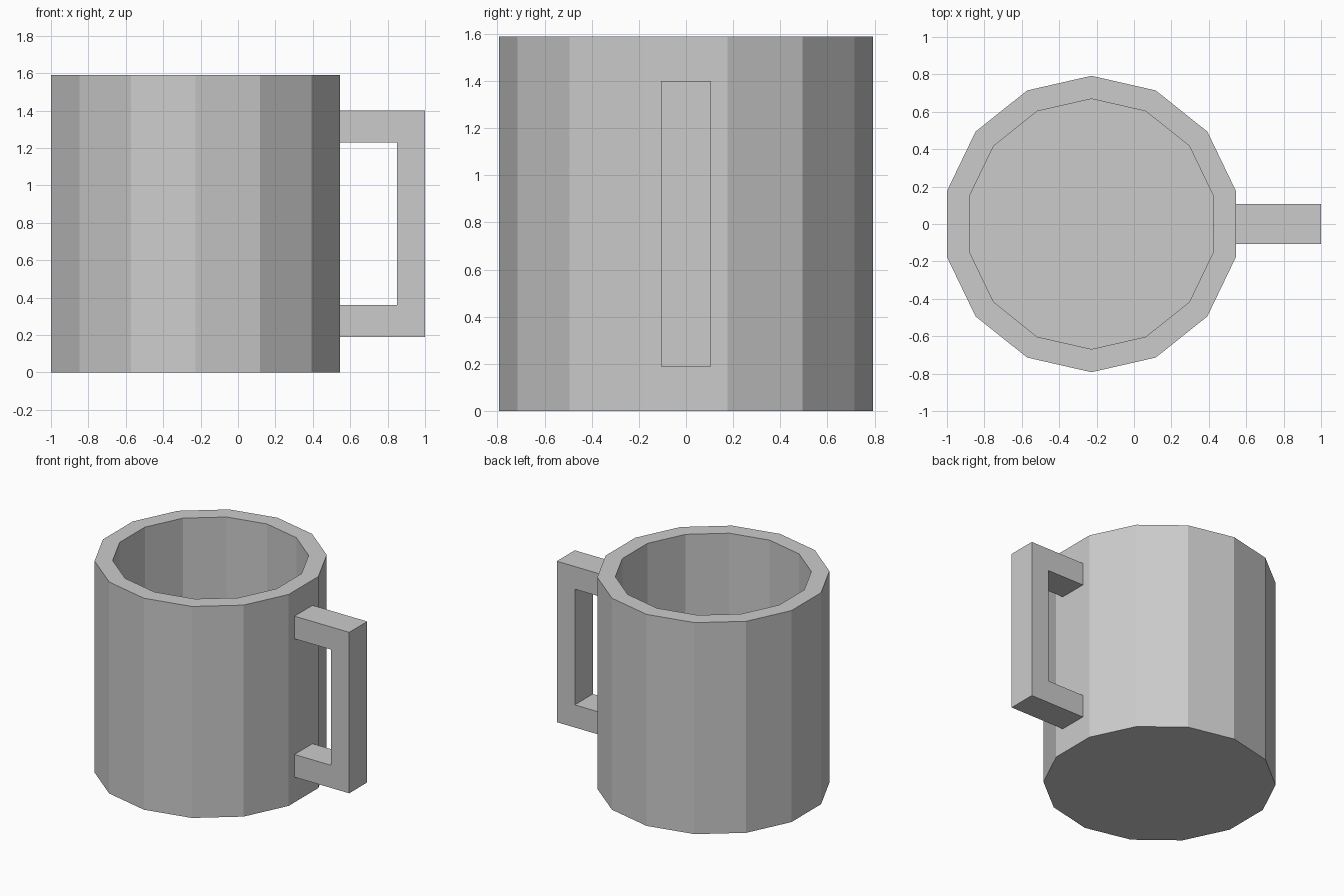
import bpy, bmesh, math

if "Cube" in bpy.data.objects:
    bpy.data.objects.remove(bpy.data.objects["Cube"])

SIDES = 14
CX = -0.2275


def finish(name, bm):
    bmesh.ops.recalc_face_normals(bm, faces=bm.faces)
    mesh = bpy.data.meshes.new(name)
    bm.to_mesh(mesh)
    bm.free()
    obj = bpy.data.objects.new(name, mesh)
    bpy.context.collection.objects.link(obj)
    return obj


def ring(bm, radius, z):
    angles = [math.pi / 2 + math.tau * i / SIDES for i in range(SIDES)]
    return [bm.verts.new((CX + radius * math.cos(a), radius * math.sin(a), z)) for a in angles]


# Hollow fourteen-sided cup: outside, rim, inside and floor
bm = bmesh.new()
profile = [(0.7924, 0.0), (0.7924, 1.59), (0.669, 1.59), (0.669, 0.12)]
rings = [ring(bm, r, z) for r, z in profile]
for low, high in zip(rings, rings[1:]):
    for i in range(SIDES):
        j = (i + 1) % SIDES
        bm.faces.new((low[i], low[j], high[j], high[i]))
bm.faces.new(rings[0])
bm.faces.new(rings[-1])
finish("mug_body", bm)

# Square handle: C-shaped profile extruded across y, set slightly into the wall
bm = bmesh.new()
outline = [(0.53, 0.19), (1.0, 0.19), (1.0, 1.40), (0.53, 1.40),
           (0.53, 1.23), (0.85, 1.23), (0.85, 0.36), (0.53, 0.36)]
face = bm.faces.new([bm.verts.new((x, -0.107, z)) for x, z in outline])
extruded = bmesh.ops.extrude_face_region(bm, geom=[face], use_keep_orig=True)
moved = [v for v in extruded["geom"] if isinstance(v, bmesh.types.BMVert)]
bmesh.ops.translate(bm, verts=moved, vec=(0, 0.214, 0))
finish("mug_handle", bm)
